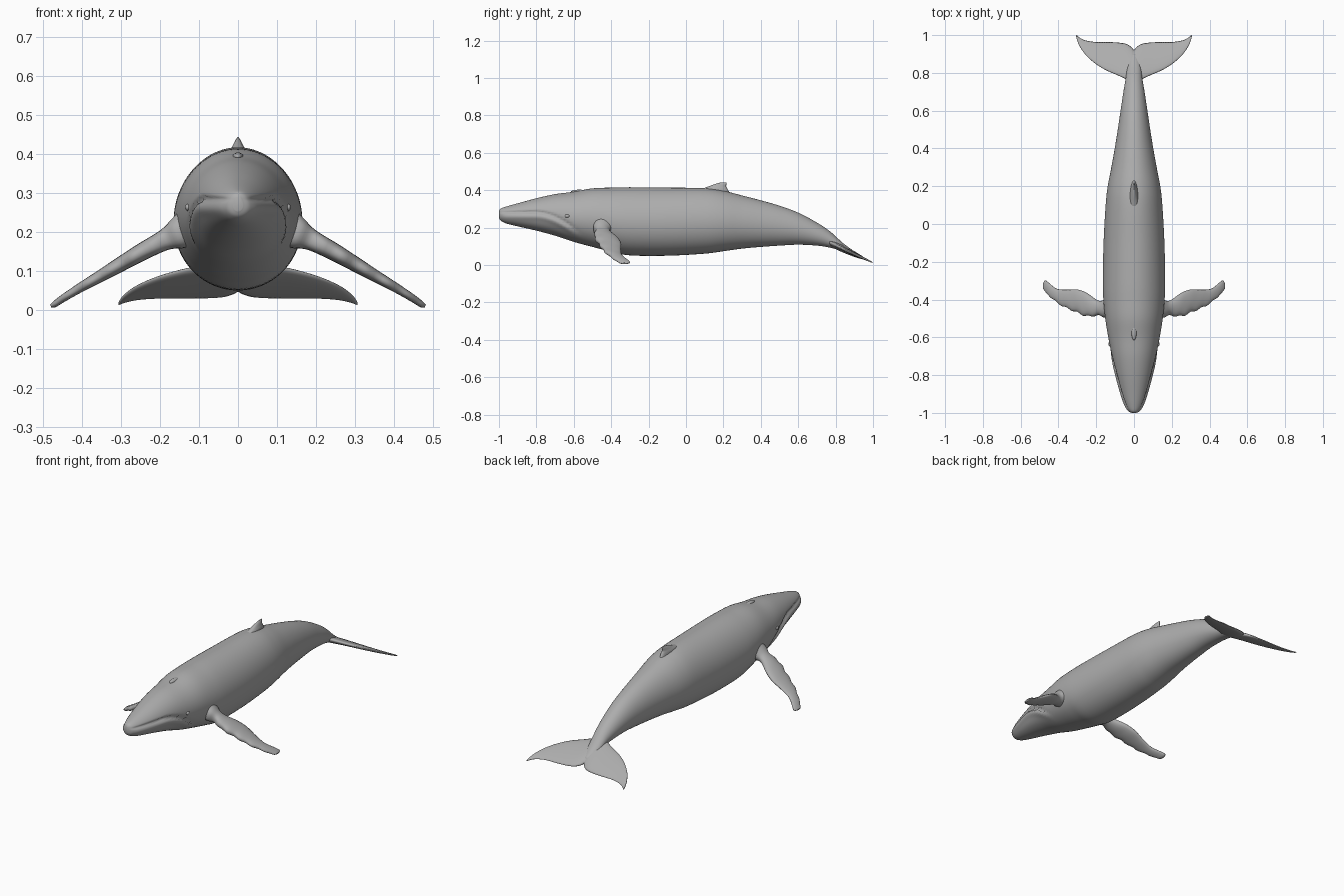
import bpy, bmesh
from math import sin, cos, pi, exp
from mathutils import Vector

cube = bpy.data.objects.get("Cube")
if cube:
    bpy.data.objects.remove(cube)

grey = bpy.data.materials.new("whale grey")
grey.use_nodes = True
grey.diffuse_color = (0.42, 0.42, 0.42, 1)
bsdf = grey.node_tree.nodes["Principled BSDF"]
bsdf.inputs["Base Color"].default_value = grey.diffuse_color
bsdf.inputs["Roughness"].default_value = 0.6


def smooth_rows(rows, steps):
    """Pass a smooth curve through rows of numbers."""
    out = []
    for i in range(len(rows) - 1):
        p = [Vector(rows[min(max(k, 0), len(rows) - 1)]) for k in range(i - 1, i + 3)]
        for s in range(steps):
            t = s / steps
            out.append(p[1] + 0.5 * t * ((p[2] - p[0])
                       + t * (2 * p[0] - 5 * p[1] + 4 * p[2] - p[3])
                       + t * t * (3 * (p[1] - p[2]) + p[3] - p[0])))
    return out + [Vector(rows[-1])]


def loft(name, rings):
    """Skin a list of closed rings and cap both ends."""
    bm = bmesh.new()
    loops = [[bm.verts.new(p) for p in ring] for ring in rings]
    n = len(loops[0])
    for a, b in zip(loops, loops[1:]):
        for i in range(n):
            j = (i + 1) % n
            bm.faces.new((a[i], a[j], b[j], b[i]))
    bm.faces.new(loops[0])
    bm.faces.new(loops[-1])
    bmesh.ops.recalc_face_normals(bm, faces=bm.faces)
    mesh = bpy.data.meshes.new(name)
    bm.to_mesh(mesh)
    bm.free()
    mesh.materials.append(grey)
    mesh.shade_smooth()
    obj = bpy.data.objects.new(name, mesh)
    bpy.context.collection.objects.link(obj)
    return obj


def foil(name, rows, place, steps=5, sides=20, ripple=0):
    """Fin from rows of span, leading edge, trailing edge, height, thickness."""
    rings = []
    for span, lead, trail, height, thick in smooth_rows(rows, steps):
        lead += ripple * sin(span * 110)
        ring = []
        for i in range(sides):
            a = 2 * pi * i / sides
            c = ((1 - cos(a)) / 2) ** 1.25
            ring.append(place(span, lead + (trail - lead) * c,
                              height, thick / 2 * sin(a)))
        rings.append(ring)
    return loft(name, rings)


# Body: y, half width, belly height, back height
stations = [
    (-1.0, 0.012, 0.252, 0.29), (-0.99, 0.03, 0.237, 0.302),
    (-0.96, 0.048, 0.222, 0.313), (-0.9, 0.068, 0.207, 0.33),
    (-0.8, 0.094, 0.184, 0.357), (-0.7, 0.116, 0.157, 0.379),
    (-0.6, 0.136, 0.124, 0.392), (-0.5, 0.152, 0.097, 0.41),
    (-0.4, 0.162, 0.072, 0.414), (-0.3, 0.165, 0.052, 0.416),
    (-0.1, 0.161, 0.05, 0.414), (0.1, 0.15, 0.061, 0.411),
    (0.2, 0.139, 0.074, 0.397), (0.3, 0.12, 0.088, 0.372),
    (0.4, 0.102, 0.097, 0.346), (0.5, 0.086, 0.104, 0.317),
    (0.6, 0.071, 0.109, 0.28), (0.7, 0.056, 0.104, 0.227),
    (0.77, 0.044, 0.093, 0.18), (0.84, 0.034, 0.073, 0.117),
    (0.9, 0.015, 0.056, 0.073)]
SIDES = 72
rings = []
for y, w, low, high in smooth_rows(stations, 6):
    mid, half = (low + high) / 2, (high - low) / 2
    # Mouth line runs level, then turns down behind the jaw
    mouth = 0.283 - 1.6 * max(0, y + 0.8) ** 1.8
    fade = min(1, max(0, (-0.56 - y) / 0.08)) * min(1, (y + 1.02) / 0.05)
    ring = []
    for i in range(SIDES):
        a = 2 * pi * i / SIDES
        z = mid + half * sin(a)
        groove = 0.13 * exp(-((z - mouth) / 0.006) ** 2)
        lip = 0.07 * exp(-((z - mouth + 0.025) / 0.016) ** 2)
        x = w * cos(a) * (1 + fade * (lip - groove))
        x *= 1 - 0.05 * sin(a)
        ring.append((x, y, z))
    rings.append(ring)
loft("body", rings)

# Flippers, with a rippled leading edge
flipper_rows = [
    (0.12, -0.50, -0.38, 0.215, 0.10), (0.155, -0.492, -0.40, 0.195, 0.075),
    (0.19, -0.485, -0.405, 0.178, 0.05), (0.25, -0.488, -0.365, 0.146, 0.042),
    (0.3, -0.468, -0.347, 0.117, 0.036), (0.36, -0.443, -0.348, 0.082, 0.028),
    (0.41, -0.414, -0.342, 0.053, 0.022), (0.45, -0.378, -0.312, 0.028, 0.018),
    (0.47, -0.362, -0.298, 0.014, 0.015), (0.48, -0.346, -0.312, 0.009, 0.008)]
for side, label in ((1, "left"), (-1, "right")):
    foil(label + "_flipper", flipper_rows,
         lambda s, c, h, t: (side * (s + t * 0.4), c, h + t), ripple=0.004)

# Tail fluke, sloping down toward its trailing edge
half_fluke = [
    (0.0, 0.74, 0.922, 0, 0.04), (0.012, 0.745, 0.935, 0, 0.04),
    (0.04, 0.765, 0.953, 0, 0.036), (0.09, 0.789, 0.961, 0, 0.03),
    (0.15, 0.815, 0.963, 0, 0.025), (0.21, 0.853, 0.964, 0, 0.02),
    (0.26, 0.9, 0.973, 0, 0.015), (0.29, 0.945, 0.988, 0, 0.011),
    (0.302, 0.975, 0.998, 0, 0.008), (0.306, 0.99, 1.0, 0, 0.004)]
fluke_rows = [(-r[0],) + r[1:] for r in half_fluke[:0:-1]] + half_fluke
foil("tail_fluke", fluke_rows,
     lambda s, c, h, t: (s, c, 0.013 + (1 - c) * 0.46 + t))

# Dorsal fin: small and hooked backward
fin_rows = [
    (0.375, 0.03, 0.24, 0, 0.05), (0.405, 0.08, 0.223, 0, 0.042),
    (0.42, 0.12, 0.215, 0, 0.028), (0.433, 0.155, 0.217, 0, 0.015),
    (0.44, 0.18, 0.217, 0, 0.006), (0.442, 0.197, 0.212, 0, 0.002)]
foil("dorsal_fin", fin_rows, lambda s, c, h, t: (t, c, s))

# Blowhole ridge and eyes, as small smooth mounds
def mound(name, location, scale):
    bpy.ops.mesh.primitive_uv_sphere_add(segments=20, ring_count=12,
                                         radius=1, location=location)
    obj = bpy.context.object
    obj.name = name
    obj.scale = scale
    obj.data.materials.append(grey)
    bpy.ops.object.shade_smooth()


mound("blowhole_ridge", (0, -0.57, 0.392), (0.014, 0.045, 0.011))
for side, label in ((1, "left"), (-1, "right")):
    mound(label + "_eye", (side * 0.128, -0.635, 0.262), (0.008, 0.013, 0.009))
